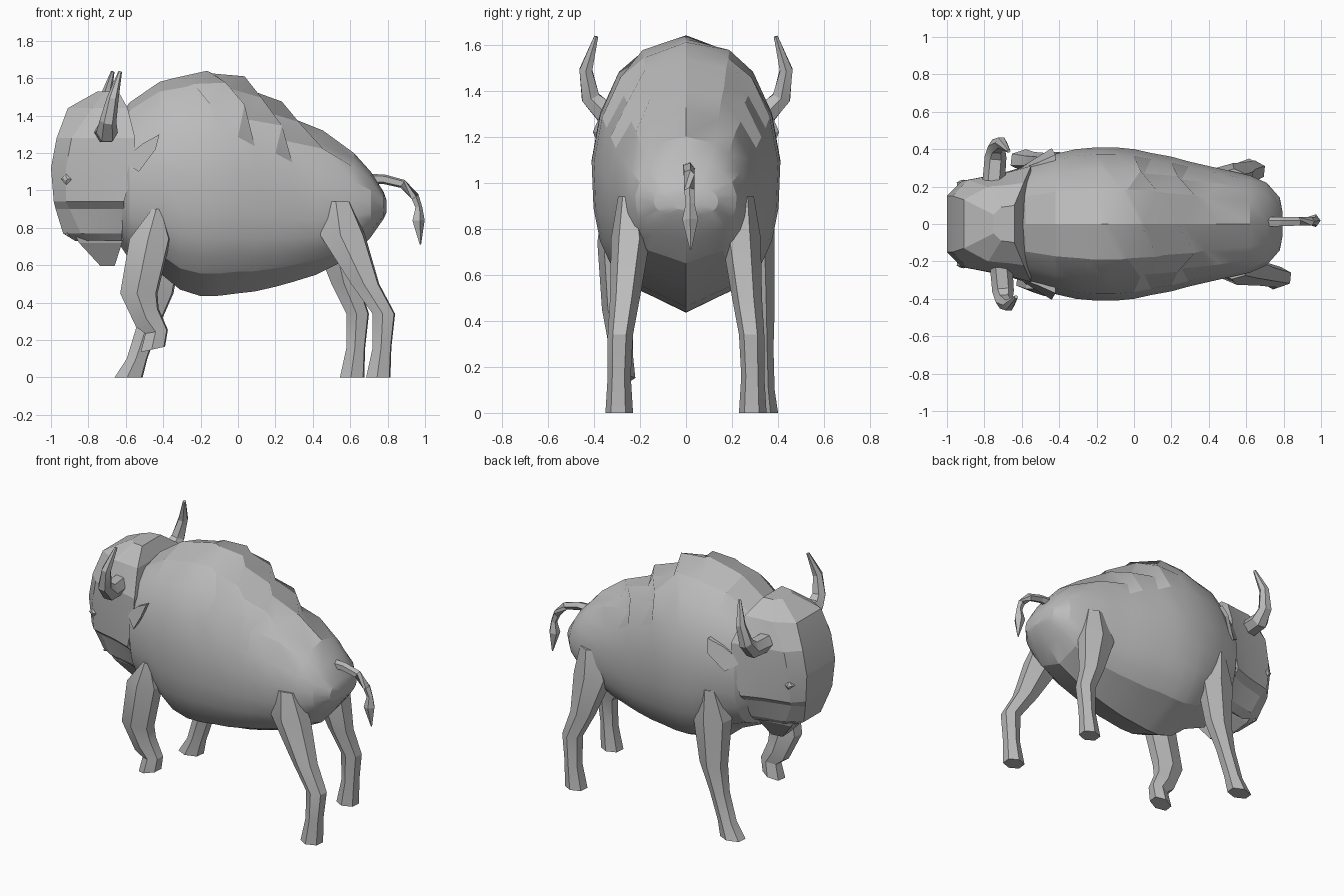
import bpy, bmesh, math
from mathutils import Vector

cube = bpy.data.objects.get("Cube")
if cube:
    bpy.data.objects.remove(cube, do_unlink=True)

hide = bpy.data.materials.new("plain_grey")
hide.use_nodes = True
hide.diffuse_color = (0.5, 0.5, 0.5, 1)
hide.node_tree.nodes["Principled BSDF"].inputs["Base Color"].default_value = (0.5, 0.5, 0.5, 1)


def loft(name, rings, smooth=None):
    """Skin a list of equal closed rings and cap both ends."""
    bm = bmesh.new()
    rows = [[bm.verts.new(p) for p in ring] for ring in rings]
    n = len(rows[0])
    for a, b in zip(rows, rows[1:]):
        for i in range(n):
            bm.faces.new((a[i], a[(i + 1) % n], b[(i + 1) % n], b[i]))
    bm.faces.new(rows[0])
    bm.faces.new(rows[-1])
    bmesh.ops.remove_doubles(bm, verts=bm.verts, dist=0.0005)
    bmesh.ops.recalc_face_normals(bm, faces=bm.faces)
    mesh = bpy.data.meshes.new(name)
    bm.to_mesh(mesh)
    bm.free()
    mesh.materials.append(hide)
    ob = bpy.data.objects.new(name, mesh)
    bpy.context.collection.objects.link(ob)
    if smooth:
        bpy.ops.object.select_all(action='DESELECT')
        ob.select_set(True)
        bpy.context.view_layer.objects.active = ob
        bpy.ops.object.shade_smooth_by_angle(angle=math.radians(smooth))
    return ob


def tube(name, path, radii, sides=5, smooth=None):
    """Tapered tube whose rings follow the path direction."""
    pts = [Vector(p) for p in path]
    rings = []
    for i, p in enumerate(pts):
        d = pts[min(i + 1, len(pts) - 1)] - pts[max(i - 1, 0)]
        u = Vector((1, 0, 0)) if abs(d.normalized().x) < 0.7 else Vector((0, 1, 0))
        u = (u - d * u.dot(d) / d.length_squared).normalized()
        v = d.normalized().cross(u)
        turns = [2 * math.pi * k / sides for k in range(sides)]
        rings.append([p + radii[i] * (math.cos(t) * u + math.sin(t) * v) for t in turns])
    return loft(name, rings, smooth)


def leg(name, stations):
    """Six-sided limb: (z, x, half depth, y, half width), optional tilt."""
    rings = []
    for z, x, hx, y, hy, *tilt in stations:
        t = tilt[0] if tilt else 0
        rings.append([(x + hx * a, y + hy * b, z + t * a) for a, b in
                      ((1, .45), (.1, 1), (-.9, .6), (-1, -.45), (-.1, -1), (.9, -.6))])
    return loft(name, rings, 20)


# Body: (x, top, bottom, half width)
stations = [(-.64, 1.38, .72, .25), (-.58, 1.47, .63, .32), (-.42, 1.58, .56, .375),
            (-.31, 1.60, .47, .40), (-.2, 1.64, .435, .41), (-.1, 1.625, .437, .41),
            (0, 1.61, .45, .40), (.09, 1.54, .46, .38), (.2, 1.475, .485, .36),
            (.29, 1.40, .51, .335), (.42, 1.32, .55, .305), (.62, 1.20, .65, .26),
            (.71, 1.10, .75, .22), (.78, .99, .85, .14), (.793, .95, .88, .07)]
# Half section: (height share, width share) from keel to spine
section = [(0, 0), (.06, .36), (.10, .62), (.17, .79), (.26, .91), (.38, .98), (.55, 1),
           (.72, .91), (.86, .71), (.95, .46), (1, 0)]
rings = []
for i, (x, top, low, w) in enumerate(stations):
    half = []
    for k, (t, s) in enumerate(section):
        # Ragged coat along the hump and loin
        shag = 0.035 * (-1) ** (i + k) if 3 <= i <= 10 and k >= 8 else 0
        half.append((x + shag, w * s, low + (top - low) * t + (shag * .3 if k < 10 else 0)))
    rings.append(half + [(a, -b, c) for a, b, c in half[-2:0:-1]])
loft("body", rings, 20)

# Head: (z, front x, front half, cheek x, cheek half, back x, back half)
head = [(1.53, -.75, .05, -.71, .09, -.64, .10), (1.44, -.91, .13, -.78, .20, -.59, .22),
        (1.28, -.97, .15, -.89, .235, -.55, .31), (1.12, -1.0, .15, -.92, .23, -.56, .315),
        (.94, -.985, .14, -.92, .21, -.61, .30), (.90, -.975, .13, -.90, .17, -.61, .26),
        (.77, -.935, .09, -.84, .15, -.62, .20), (.73, -.87, .07, -.80, .11, -.62, .16)]
loft("head", [[(xf, wf, z), (xm, wm, z), (xm * .4 + xb * .6, wm * .5 + wb * .5, z), (xb, wb, z),
               (xb, -wb, z), (xm * .4 + xb * .6, -wm * .5 - wb * .5, z), (xm, -wm, z), (xf, -wf, z)]
              for z, xf, wf, xm, wm, xb, wb in head], 15)

# Beard wedge under the jaw
loft("beard", [[(f, w, z), (b, w * 1.3, z), (b, -w * 1.3, z), (f, -w, z)] for z, f, b, w in
               ((.80, -.89, -.60, .12), (.72, -.85, -.62, .10), (.595, -.735, -.66, .03))])

for s, side in ((1, "left"), (-1, "right")):
    # Horn, with the head turned a little
    dx = -.02 * s
    tube(side + "_horn",
         [(x + dx, y * s, z) for x, y, z in ((-.73, .23, 1.31), (-.72, .36, 1.31),
          (-.715, .415, 1.37), (-.69, .435, 1.49), (-.65, .39, 1.635))],
         (.06, .058, .045, .032, .01), 6, 20)
    # Ear leaf, flaring out below
    ear = [(-.62, .28, 1.16), (-.51, .32, 1.25), (-.42, .36, 1.30), (-.44, .395, 1.22), (-.53, .34, 1.10)]
    loft(side + "_ear", [[(x, (y + o) * s, z) for x, y, z in ear] for o in (-.02, .01)])
    # Eye stud
    tube(side + "_eye", [(-.915, .19 * s, 1.06), (-.918, .225 * s, 1.06), (-.92, .235 * s, 1.06)],
         (.03, .03, .01), 4)
    # Nostril stud
    tube(side + "_nostril", [(-.90, .07 * s, .77), (-.915, .11 * s, .765)], (.018, .008), 4)

# Hind legs: the left one stands further forward
hind = [(.94, .53, .07, .245, .05), (.76, .56, .12, .24, .085), (.50, .68, .075, .265, .065),
        (.34, .78, .06, .285, .055), (.16, .77, .05, .29, .05), (0, .75, .065, .29, .06)]
leg("right_hind_leg", [(z, x, hx, -y, hy) for z, x, hx, y, hy in hind])
leg("left_hind_leg", [(z, x - .14 * min(1, (.95 - z) / .6), hx, y, hy) for z, x, hx, y, hy in hind])

# Front legs: left planted, right lifted
leg("left_front_leg", [(.95, -.41, .05, .32, .06), (.75, -.41, .12, .305, .08),
                       (.45, -.43, .085, .32, .065), (.28, -.48, .06, .33, .05),
                       (.10, -.54, .055, .335, .05), (0, -.585, .075, .34, .06)])
leg("right_front_leg", [(.90, -.435, .025, -.33, .035), (.74, -.47, .11, -.315, .07),
                        (.45, -.53, .10, -.30, .065), (.32, -.485, .06, -.285, .055, .05),
                        (.245, -.435, .06, -.28, .05, .01), (.15, -.455, .065, -.28, .06, .015)])

# Tail with a pointed tuft
tube("tail", [(.68, .01, 1.06), (.78, .01, 1.06), (.88, .012, 1.035), (.945, .015, .965),
              (.965, .018, .91), (.962, .018, .84), (.975, .02, .71)],
     (.03, .027, .025, .024, .02, .036, .004), 5)
